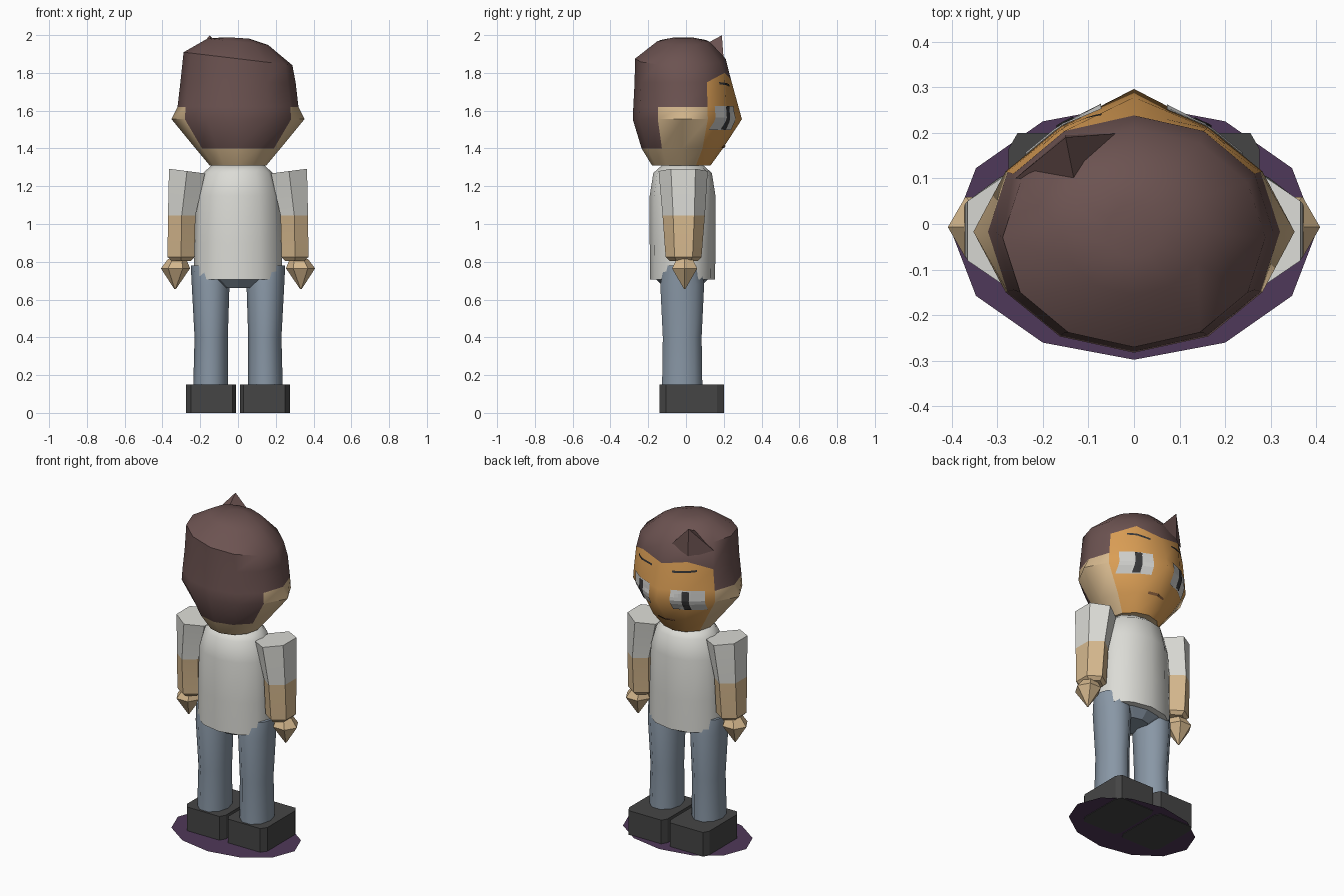
import bpy, bmesh, math
from mathutils import Vector
from mathutils.bvhtree import BVHTree

if "Cube" in bpy.data.objects:
    bpy.data.objects.remove(bpy.data.objects["Cube"])


def material(name, rgb):
    m = bpy.data.materials.new(name)
    m.diffuse_color = (*rgb, 1)
    m.use_nodes = True
    m.node_tree.nodes["Principled BSDF"].inputs["Base Color"].default_value = m.diffuse_color
    return m


HAIR = material("hair brown", (.150, .086, .082))
SKIN = material("skin tan", (.67, .48, .27))
FACE = material("face orange", (.70, .34, .09))
SHIRT = material("shirt white", (.71, .71, .67))
JEANS = material("jeans blue", (.25, .31, .38))
SHOE = material("shoe charcoal", (.06, .06, .06))
BASE = material("base purple", (.078, .040, .100))
EYE = material("eye white", (.62, .62, .60))
DARK = material("detail dark", (.04, .04, .042))
LIP = material("mouth brown", (.22, .10, .04))


def build(name, verts, faces, mats, index=None, smooth=0):
    me = bpy.data.meshes.new(name)
    me.from_pydata(verts, [], faces)
    for m in mats:
        me.materials.append(m)
    for p, i in zip(me.polygons, index or [0] * len(faces)):
        p.material_index = i
    bm = bmesh.new()
    bm.from_mesh(me)
    bmesh.ops.recalc_face_normals(bm, faces=bm.faces)
    bm.to_mesh(me)
    bm.free()
    ob = bpy.data.objects.new(name, me)
    bpy.context.collection.objects.link(ob)
    if smooth:
        bpy.ops.object.select_all(action='DESELECT')
        ob.select_set(True)
        bpy.context.view_layer.objects.active = ob
        bpy.ops.object.shade_smooth_by_angle(angle=math.radians(smooth))
    return ob


def loft(name, loops, mats, rule=lambda ring, seg: 0, smooth=0):
    """Skin a list of equal-length loops and cap both ends."""
    n, last = len(loops[0]), len(loops) - 1
    verts = [v for l in loops for v in l]
    faces, index = [], []
    for r in range(last):
        for i in range(n):
            j = (i + 1) % n
            faces.append((r*n + i, r*n + j, r*n + n + j, r*n + n + i))
            index.append(rule(r, i))
    faces += [tuple(range(n)), tuple(range(last*n, last*n + n))]
    index += [rule(0, 0), rule(last - 1, 0)]
    return build(name, verts, faces, mats, index, smooth)


def ring(cx, cy, z, rx, ry, n, turn=0.0, tilt=0.0):
    out = []
    for i in range(n):
        a = 2 * math.pi * (i + turn) / n
        x = rx * math.cos(a)
        out.append(Vector((cx + x, cy + ry * math.sin(a), z + tilt * x)))
    return out


# Base disc
build("base_disc", ring(0, -.0175, .003, .4, .28, 12), [tuple(range(12))], [BASE])

# Head: skin, face and hair divided along the mesh rings and segments
head_rings = [  # z, rx, ry, cy, ear bulge, nose bulge, tilt
    (1.31, .15, .155, -.025, 0, 0, 0),
    (1.40, .22, .215, -.02, .005, 0, 0),
    (1.555, .325, .265, -.017, .027, .048, 0),
    (1.62, .32, .262, -.017, 0, .033, 0),
    (1.75, .305, .255, -.017, 0, 0, 0),
    (1.875, .288, .24, -.03, 0, 0, -.12),
    (1.965, .16, .14, -.015, 0, 0, -.11),
    (1.985, .06, .06, -.015, 0, 0, -.06)]
loops = []
for z, rx, ry, cy, ear, nose, tilt in head_rings:
    l = ring(0, cy, z, rx, ry, 12, 0, tilt)
    l[0].x += ear
    l[6].x -= ear
    l[3].y += nose
    loops.append(l)
for i, lift in ((2, .05), (3, .015), (4, .05)):   # hairline points
    loops[4][i].z += lift


def head_colour(r, seg):
    if 1 <= seg <= 4:
        return 1 if r < 4 else 2
    if 7 <= seg <= 10:
        return 0 if r < 1 else 2
    return 0 if r < 3 else 2


head = loft("head", loops, [SKIN, FACE, HAIR], head_colour, 45)
build("hair_spike", [(-.15, .19, 1.999), (-.26, .10, 1.86), (-.02, .20, 1.86),
                     (-.13, .09, 1.945), (-.15, .195, 1.82)],
      [(0, 1, 4), (0, 4, 2), (0, 2, 3), (0, 3, 1), (1, 3, 2, 4)], [HAIR])

# Thin face details draped on the front of the head
bm = bmesh.new()
bm.from_mesh(head.data)
tree = BVHTree.FromBMesh(bm)
bm.free()


def drape(name, x0, x1, z0, z1, mat, off, slope=0.0):
    nx, nz = 8, 6
    verts = []
    for k in range(nz + 1):
        for i in range(nx + 1):
            x = x0 + (x1 - x0) * i / nx
            z = z0 + (z1 - z0) * k / nz + slope * i / nx
            hit, normal, _, _ = tree.ray_cast(Vector((x, 1, z)), Vector((0, -1, 0)))
            verts.append(hit + normal * off)
    faces = [(k*(nx+1) + i, k*(nx+1) + i + 1, (k+1)*(nx+1) + i + 1, (k+1)*(nx+1) + i)
             for k in range(nz) for i in range(nx)]
    ob = build(name, verts, faces, [mat])
    if ob.data.polygons[0].normal.y < 0:
        ob.data.flip_normals()


for side, s in (("right", 1), ("left", -1)):
    drape(side + "_eye", s * .07, s * .235, 1.50, 1.625, EYE, .005)
    drape(side + "_pupil", s * .13, s * .165, 1.505, 1.62, DARK, .008)
    drape(side + "_eyebrow", s * .07, s * .195, 1.727, 1.739, DARK, .005, .012)
drape("mouth", -.055, .055, 1.405, 1.418, LIP, .005)

# Neck and shirt
loft("neck", [ring(0, -.02, 1.27, .12, .10, 12), ring(0, -.02, 1.32, .12, .10, 12)], [FACE])
loft("shirt", [ring(0, -.018, z, rx, ry, 12) for z, rx, ry in (
    (.705, .235, .172), (.9, .232, .174), (1.15, .222, .174),
    (1.27, .185, .155), (1.31, .14, .11))], [SHIRT], smooth=50)

# Paired arms, hands, legs and shoes
for side, s in (("right", 1), ("left", -1)):
    loft(side + "_arm", [ring(s * cx, cy, z, rx, ry, 6, 0.5, s * t)
                         for cx, cy, z, rx, ry, t in (
        (.30, -.013, .805, .06, .075, 0),
        (.302, -.013, .825, .082, .095, 0),
        (.298, -.012, 1.045, .084, .112, 0),
        (.27, -.015, 1.28, .11, .13, .13))],
        [SKIN, SHIRT], lambda r, i: int(r == 2), 30)
    loft(side + "_hand", [ring(s * cx, -.007, z, r, r, 6) for cx, z, r in (
        (.333, .655, .004), (.331, .765, .077), (.322, .815, .048))], [SKIN], smooth=30)
    loft(side + "_leg", [ring(s * cx, -.02, z, rx, ry, 10) for cx, z, rx, ry in (
        (.145, .14, .092, .112), (.142, .40, .088, .108),
        (.145, .68, .10, .122), (.148, .78, .102, .10))], [JEANS], smooth=50)
    a, b, c, d = .01, .275, -.14, .2
    outline = [(a + .02, c), (b - .025, c), (b, c + .035), (b, d - .035),
               (b - .02, d), (a + .02, d), (a, d - .035), (a, c + .035)]
    loft(side + "_shoe", [[Vector((s * x, y, z)) for x, y in outline] for z in (0, .15)], [SHOE])
# Hips under the shirt
loft("hips", [ring(0, -.02, .66, .10, .09, 12), ring(0, -.02, .72, .215, .15, 12)], [JEANS])
